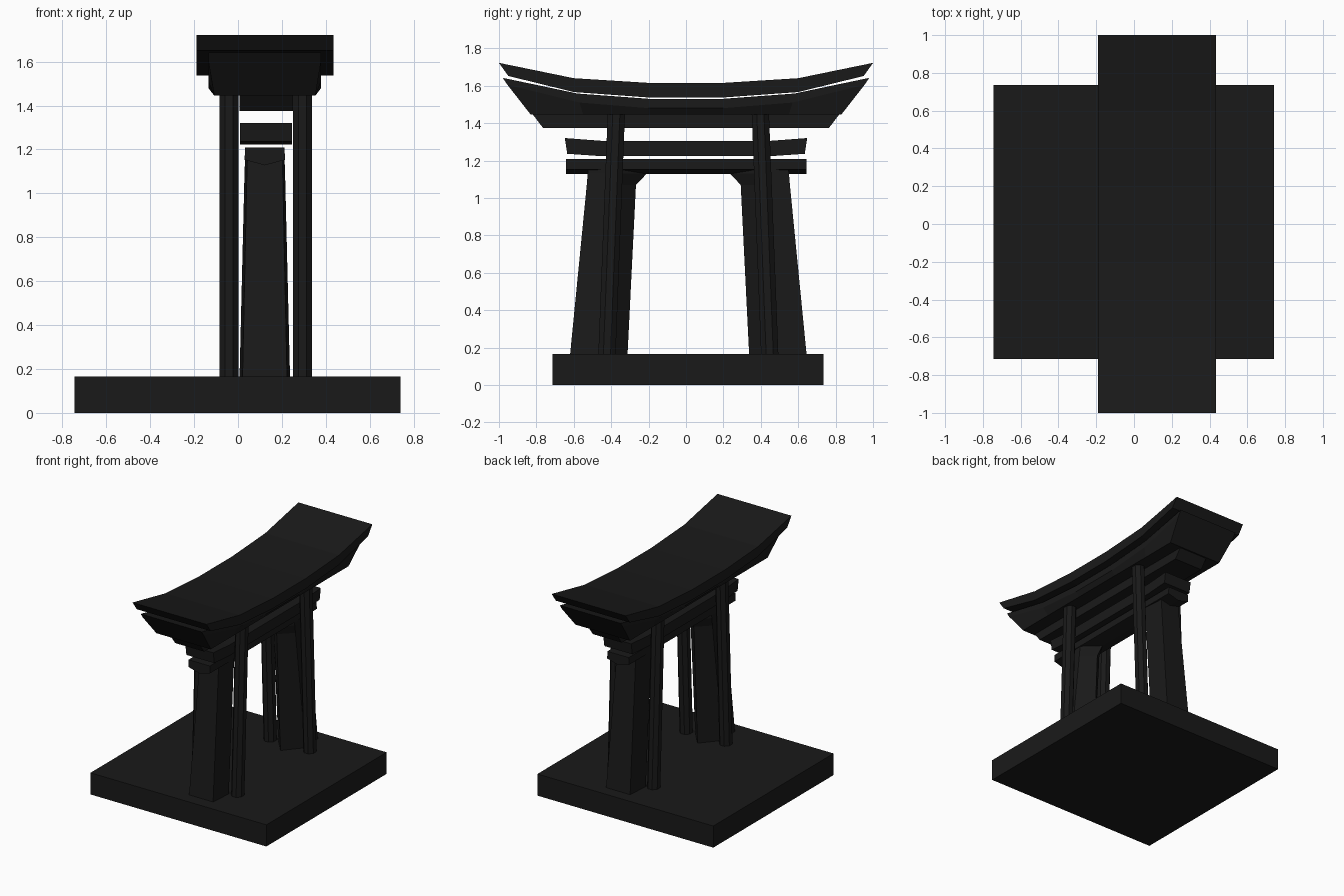
import bpy, bmesh, math

if "Cube" in bpy.data.objects:
    bpy.data.objects.remove(bpy.data.objects["Cube"])

black = bpy.data.materials.new("black_lacquer")
black.diffuse_color = (0.01, 0.01, 0.01, 1)
black.use_nodes = True
black.node_tree.nodes["Principled BSDF"].inputs["Base Color"].default_value = black.diffuse_color
CX = 0.122   # gate sits off the middle of the base
CY = 0.0125  # midpoint between the pillars


def loft(name, rings):
    """Closed solid through rings that all have the same number of points."""
    bm = bmesh.new()
    vs = [[bm.verts.new(p) for p in r] for r in rings]
    n = len(rings[0])
    for a, b in zip(vs, vs[1:]):
        for i in range(n):
            j = (i + 1) % n
            bm.faces.new((a[i], a[j], b[j], b[i]))
    bm.faces.new(vs[0])
    bm.faces.new(vs[-1])
    bmesh.ops.recalc_face_normals(bm, faces=bm.faces)
    me = bpy.data.meshes.new(name)
    bm.to_mesh(me)
    bm.free()
    me.materials.append(black)
    ob = bpy.data.objects.new(name, me)
    bpy.context.collection.objects.link(ob)
    return ob


def beam(name, half, cx=CX):
    """Beam symmetric in y: half is a list of (y, z_top, z_bottom, y_bottom, half_width)."""
    full = [(-y, t, b, -yb, w) for y, t, b, yb, w in reversed(half)] + half
    return loft(name, [[(cx - w, y, t), (cx + w, y, t), (cx + w, yb, b), (cx - w, yb, b)]
                       for y, t, b, yb, w in full])


# Base slab
loft("base", [[(-0.745, -0.715, z), (0.74, -0.715, z), (0.74, 0.735, z), (-0.745, 0.735, z)]
              for z in (0, 0.165)])

# Curved roof
beam("roof", [(0.2, 1.615, 1.537, 0.2, 0.312), (0.6, 1.64, 1.566, 0.6, 0.312),
              (1.0, 1.722, 1.652, 0.95, 0.312)])

# Curved lintel under the roof: upright band above a tapered, flat-bottomed part
half = [(0.2, 1.53, 0.2, 1.48, 0.2), (0.58, 1.558, 0.57, 1.51, 0.55),
        (0.98, 1.642, 0.955, 1.605, 0.83)]
full = [(-a, t, -b, m, -c) for a, t, b, m, c in reversed(half)] + half
loft("curved_lintel", [[(CX - 0.257, a, t), (CX + 0.257, a, t), (CX + 0.257, b, m),
                        (CX + 0.23, c, 1.445), (CX - 0.23, c, 1.445), (CX - 0.257, b, m)]
                       for a, t, b, m, c in full])

# Straight lintel below it
beam("straight_lintel", [(0.82, 1.447, 1.375, 0.765, 0.122)], 0.128)

# Upper tie beam with slightly raised ends
beam("upper_tie_beam", [(0.45, 1.305, 1.223, 0.45, 0.118),
                        (0.648, 1.32, 1.236, 0.635, 0.118)], 0.127)

# Lower tie beam with a V-shaped underside
loft("lower_tie_beam", [[(CX - 0.09, y, 1.208), (CX + 0.09, y, 1.208), (CX + 0.092, y, 1.153),
                         (CX, y, 1.128), (CX - 0.092, y, 1.153)] for y in (-0.642, 0.645)])

for side, label in ((-1, "front"), (1, "back")):
    # Tapered five-sided pillar, flat outside, pointed inside, with a flared top
    rings = []
    for z, outer, inner, w in ((0.165, 0.632, 0.325, 0.115), (1.07, 0.543, 0.28, 0.093),
                               (1.13, 0.538, 0.222, 0.091), (1.175, 0.533, 0.222, 0.09)):
        mid = outer - 0.17
        rings.append([(CX + x, CY + side * y, z) for x, y in
                      ((-w * 0.88, outer), (w * 0.88, outer), (w, mid), (0, inner), (-w, mid))])
    loft(label + "_pillar", rings)

    # Pair of slim octagonal posts leaning inward
    for x, where in ((-0.041, "left"), (0.294, "right")):
        loft(label + "_" + where + "_post",
             [[(x + 0.046 * math.cos(math.pi * (k + 0.5) / 4),
                CY + side * y + 0.05 * math.sin(math.pi * (k + 0.5) / 4), z) for k in range(8)]
              for y, z in ((0.435, 0.165), (0.385, 1.45))])
